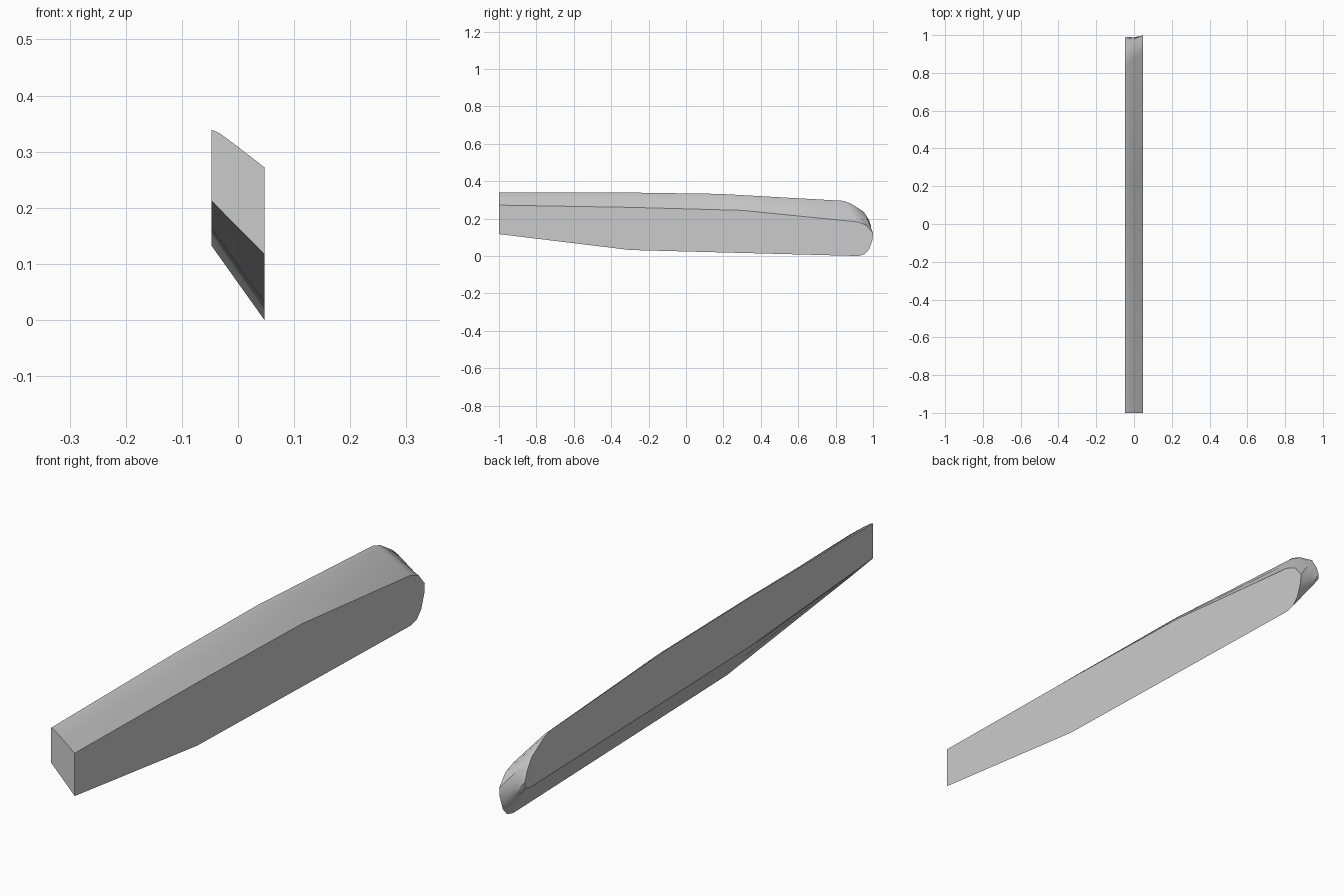
import bpy, bmesh

if "Cube" in bpy.data.objects:
    bpy.data.objects.remove(bpy.data.objects["Cube"])

# Matching (y, z) outlines of the two flat sides
outer = [(-1, .275), (-.3, .263), (.3, .247), (.92, .185), (.965, .167), (1, .125),
         (.997, .09), (.98, .04), (.955, .012), (.92, .003), (-.3, .035), (-1, .12)]
inner = [(-1, .342), (-.3, .342), (.18, .335), (.84, .298), (.88, .284), (.95, .24),
         (.975, .2), (.988, .165), (.985, .143), (.96, .135), (-.3, .165), (-1, .215)]
HALF = .047
n = len(outer)

gray = bpy.data.materials.new("light gray")
gray.diffuse_color = (.6, .6, .6, 1)
gray.use_nodes = True
gray.node_tree.nodes["Principled BSDF"].inputs["Base Color"].default_value = gray.diffuse_color


def section(bm, t, crown):
    """Outline between the inner (t=0) and outer (t=1) side, its top raised by crown."""
    ring = []
    for i, (a, b) in enumerate(zip(inner, outer)):
        y, z = (p + (q - p) * t for p, q in zip(a, b))
        if i < 5:
            z += crown
        elif i < 8:
            y += crown
        ring.append(bm.verts.new((-HALF + 2 * HALF * t, y, z - .003)))
    return ring


# Slanted bar: loft through slightly crowned sections, then cap both sides
bm = bmesh.new()
rings = [section(bm, t, c) for t, c in ((0, 0), (.15, .004), (.5, .003), (1, 0))]
for a, b in zip(rings, rings[1:]):
    for i in range(n - 1):
        j = i + 1
        bm.faces.new((a[i], a[j], b[j], b[i]))
# Flat front end
bm.faces.new([r[-1] for r in rings] + [r[0] for r in reversed(rings)])
bm.faces.new(rings[0])
bm.faces.new(rings[-1][::-1])
bmesh.ops.recalc_face_normals(bm, faces=bm.faces)

mesh = bpy.data.meshes.new("slanted_bar")
bm.to_mesh(mesh)
bm.free()
mesh.materials.append(gray)
bar = bpy.data.objects.new("slanted_bar", mesh)
bpy.context.collection.objects.link(bar)

# Smooth the rounded top and tail, keep the side edges sharp
bpy.context.view_layer.objects.active = bar
bar.select_set(True)
bpy.ops.object.shade_smooth_by_angle(angle=.6)
